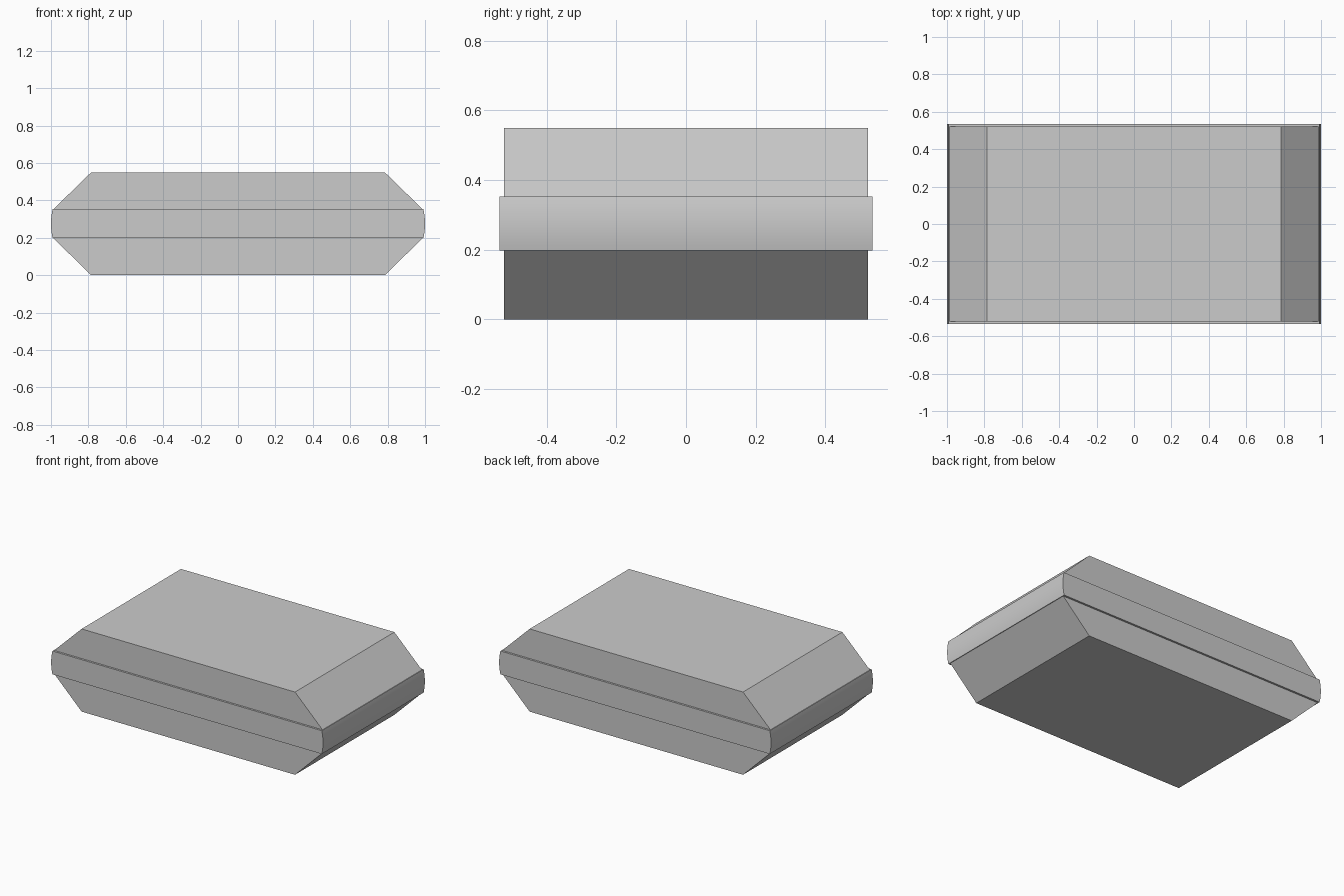
import bpy, bmesh, math

if "Cube" in bpy.data.objects:
    bpy.data.objects.remove(bpy.data.objects["Cube"])


def extrude_profile(name, pts, half_depth, smooth=False):
    """Extrude an x-z outline along y, centred on y = 0."""
    bm = bmesh.new()
    face = bm.faces.new([bm.verts.new((x, -half_depth, z)) for x, z in pts])
    res = bmesh.ops.extrude_face_region(bm, geom=[face])
    verts = [g for g in res["geom"] if isinstance(g, bmesh.types.BMVert)]
    bmesh.ops.translate(bm, verts=verts, vec=(0, 2 * half_depth, 0))
    bmesh.ops.recalc_face_normals(bm, faces=bm.faces[:])
    mesh = bpy.data.meshes.new(name)
    bm.to_mesh(mesh)
    bm.free()
    obj = bpy.data.objects.new(name, mesh)
    bpy.context.collection.objects.link(obj)
    if smooth:
        bpy.ops.object.select_all(action='DESELECT')
        obj.select_set(True)
        bpy.context.view_layer.objects.active = obj
        bpy.ops.object.shade_smooth_by_angle(angle=math.radians(30))
    return obj


Z_LOW, Z_HIGH, HEIGHT = 0.198, 0.353, 0.55

# Bevelled upper and lower shells
for name, z_flat, z_seam in (("upper_shell", HEIGHT, Z_HIGH), ("lower_shell", 0.0, Z_LOW)):
    extrude_profile(name, [(-0.987, z_seam), (0.987, z_seam),
                           (0.785, z_flat), (-0.785, z_flat)], 0.522)

# Slightly wider middle band with bowed ends
mid, half = (Z_LOW + Z_HIGH) / 2, (Z_HIGH - Z_LOW) / 2
steps = [-1 + 2 * i / 10 for i in range(11)]
right = [(1.0 - 0.009 * t * t, mid + half * t) for t in steps]
left = [(-x, z) for x, z in reversed(right)]
extrude_profile("middle_band", right + left, 0.535, smooth=True)
